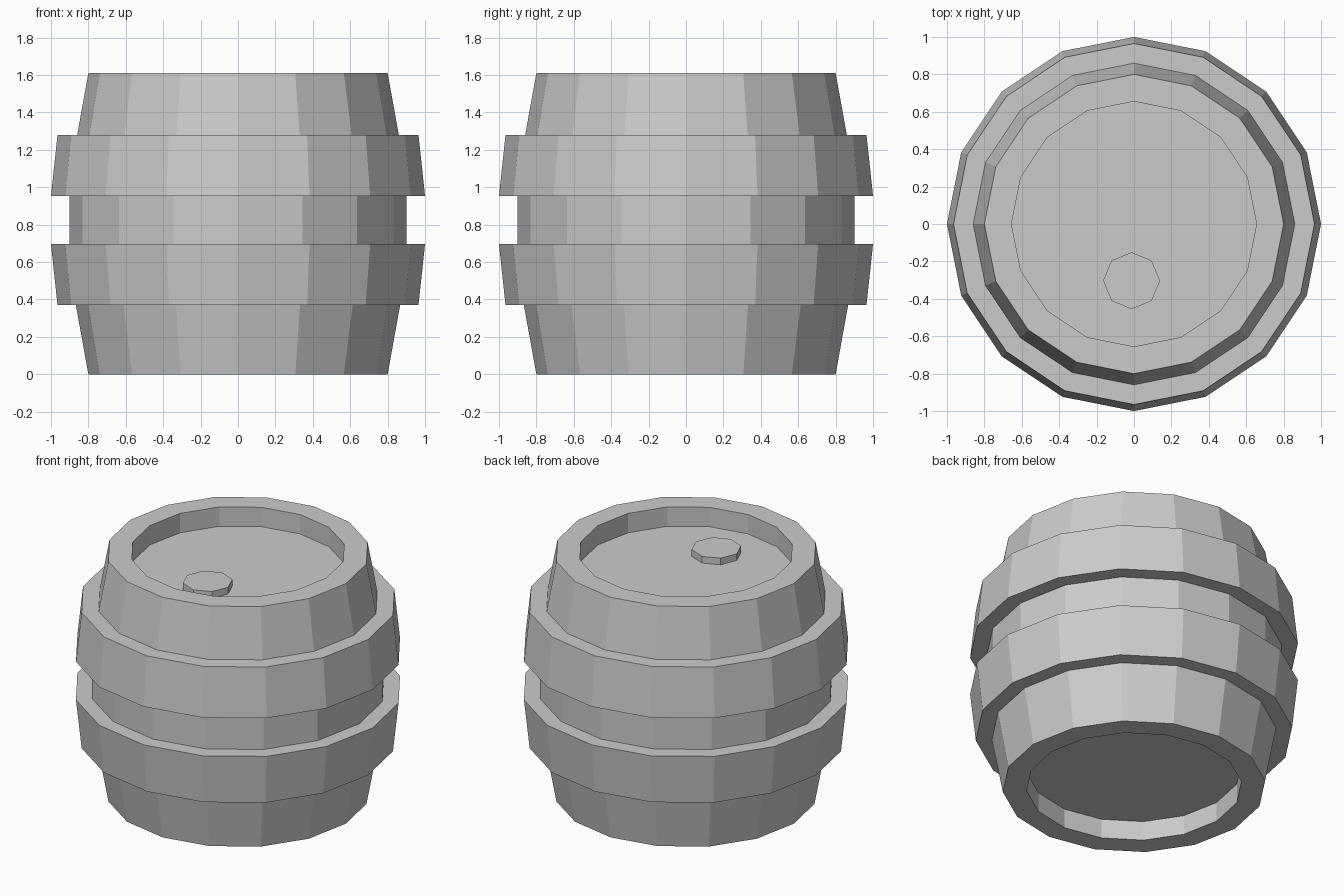
import bpy
import bmesh
from math import cos, sin, tau

cube = bpy.data.objects.get("Cube")
if cube:
    bpy.data.objects.remove(cube)

grey = bpy.data.materials.new("plain grey")
grey.use_nodes = True
colour = (0.6, 0.6, 0.6, 1)
grey.diffuse_color = colour
grey.node_tree.nodes["Principled BSDF"].inputs["Base Color"].default_value = colour


def lathe(name, profile, sides, closed=False, centre=(0, 0, 0)):
    """Turn a (radius, height) profile round z; open ends are capped."""
    bm = bmesh.new()
    rings = [[bm.verts.new((r * cos(tau * i / sides), r * sin(tau * i / sides), z))
              for i in range(sides)] for r, z in profile]
    pairs = list(zip(rings, rings[1:]))
    if closed:
        pairs.append((rings[-1], rings[0]))
    else:
        bm.faces.new(rings[0])
        bm.faces.new(rings[-1])
    for low, high in pairs:
        for i in range(sides):
            j = (i + 1) % sides
            bm.faces.new((low[i], low[j], high[j], high[i]))
    bmesh.ops.recalc_face_normals(bm, faces=bm.faces)
    mesh = bpy.data.meshes.new(name)
    bm.to_mesh(mesh)
    bm.free()
    mesh.materials.append(grey)
    obj = bpy.data.objects.new(name, mesh)
    obj.location = centre
    bpy.context.collection.objects.link(obj)
    return obj


HEIGHT, SIDES, RECESS = 1.61, 16, 0.13

# Barrel body: lower half mirrored about mid height, with recessed ends
half = [(0.655, RECESS), (0.655, 0), (0.80, 0), (0.867, 0.37), (0.90, 0.55)]
body = half + [(r, HEIGHT - z) for r, z in reversed(half)]
lathe("barrel_body", body, SIDES)

# Hoops: each flares towards the middle of the barrel
hoop = [(0.85, 0.37), (0.965, 0.37), (1.0, 0.697), (0.88, 0.697)]
lathe("lower_hoop", hoop, SIDES, closed=True)
upper = [(r, HEIGHT + 0.04 - z) for r, z in hoop]
lathe("upper_hoop", [(r, z) for r, z in upper], SIDES, closed=True)

# Bung set in the lid
lathe("bung", [(0.152, -0.02), (0.152, 0.045)], 8,
      centre=(-0.013, -0.303, HEIGHT - RECESS))
